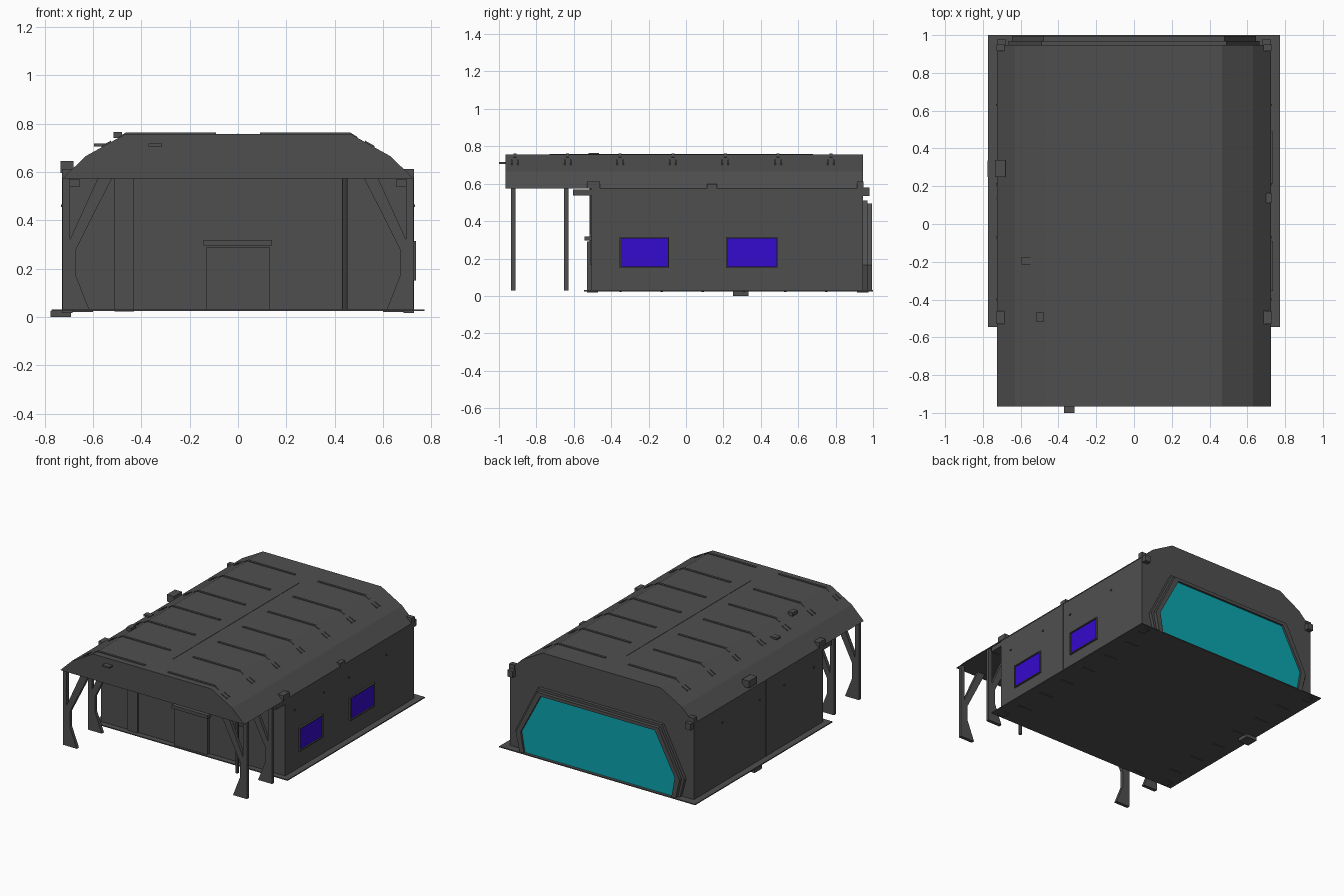
import bpy, bmesh
from mathutils import Vector

cube = bpy.data.objects.get("Cube")
if cube:
    bpy.data.objects.remove(cube, do_unlink=True)


def material(name, rgb):
    m = bpy.data.materials.new(name)
    m.use_nodes = True
    m.diffuse_color = (*rgb, 1)
    for node in m.node_tree.nodes:
        if node.type == 'BSDF_PRINCIPLED':
            node.inputs["Base Color"].default_value = (*rgb, 1)
            node.inputs["Roughness"].default_value = 0.8
    return m


GREY = material("dark_grey", (0.078, 0.078, 0.078))
BLUE = material("window_blue", (0.036, 0.003, 0.62))
TEAL = material("panel_teal", (0.003, 0.38, 0.43))


def finish(name, bm, *mats):
    bmesh.ops.recalc_face_normals(bm, faces=bm.faces)
    mesh = bpy.data.meshes.new(name)
    bm.to_mesh(mesh)
    bm.free()
    for m in mats:
        mesh.materials.append(m)
    obj = bpy.data.objects.new(name, mesh)
    bpy.context.collection.objects.link(obj)
    return obj


def prism(name, profile, y0, y1, mat=GREY, side=1):
    """Extrude an (x, z) outline from y0 to y1."""
    bm = bmesh.new()
    face = bm.faces.new([bm.verts.new((side * x, y0, z)) for x, z in profile])
    new = bmesh.ops.extrude_face_region(bm, geom=[face])["geom"]
    verts = [v for v in new if isinstance(v, bmesh.types.BMVert)]
    bmesh.ops.translate(bm, verts=verts, vec=(0, y1 - y0, 0))
    return finish(name, bm, mat)


def box(name, xs, ys, zs, mat=GREY):
    outline = [(xs[0], zs[0]), (xs[1], zs[0]), (xs[1], zs[1]), (xs[0], zs[1])]
    return prism(name, outline, ys[0], ys[1], mat)


def mirror_outline(half):
    return half + [(-x, z) for x, z in reversed(half)]


W, FLOOR, EAVE, TOP = 0.725, 0.03, 0.573, 0.757
FRONT, BACK = -0.505, 0.947

# Main shell: floor plate, walls and faceted roof reaching over the porch
box("floor_plate", (-0.772, 0.772), (-0.545, 1.0), (0.024, 0.031))
box("walls", (-W, W), (FRONT, BACK), (FLOOR, EAVE))
prism("roof", mirror_outline([(W, EAVE), (0.63, 0.665), (0.465, TOP)]), -0.965, BACK)

# Porch legs: flared foot, post and diagonal brace
POST = [(W, FLOOR), (W, EAVE), (0.695, EAVE), (0.695, 0.32), (0.67, 0.28),
        (0.67, 0.17), (0.615, FLOOR)]
BRACE = [(0.67, 0.28), (0.695, 0.32), (0.58, EAVE), (0.522, EAVE)]
for side, label in ((1, "left"), (-1, "right")):
    for y, row in ((-0.923, "front"), (-0.641, "rear")):
        prism(f"{row}_{label}_porch_post", POST, y - 0.012, y + 0.012, side=side)
        prism(f"{row}_{label}_porch_brace", BRACE, y - 0.012, y + 0.012, side=side)

# Porch pole
bm = bmesh.new()
bmesh.ops.create_cone(bm, cap_ends=True, segments=8, radius1=0.011, radius2=0.011,
                      depth=EAVE - FLOOR)
bmesh.ops.translate(bm, verts=bm.verts, vec=(0.442, -0.641, (EAVE + FLOOR) / 2))
finish("porch_pole", bm, GREY)

# Front wall details: counter, upper shutter, pilaster and side hatch
box("counter_front", (-0.13, 0.13), (-0.53, FRONT), (FLOOR, 0.29))
box("counter_top", (-0.143, 0.14), (-0.542, FRONT), (0.295, 0.318))
box("upper_shutter", (-0.13, 0.13), (FRONT - 0.006, FRONT), (0.33, EAVE))
box("front_pilaster", (-0.51, -0.43), (FRONT - 0.01, FRONT), (FLOOR - 0.008, EAVE))
box("front_hatch", (0.31, 0.43), (FRONT - 0.006, FRONT), (0.165, 0.295))

# Rear opening: raised surround, open at the bottom, around a coloured panel
inner = [(0.582, 0.031), (0.607, 0.175), (0.45, 0.47)]
outer = [(0.615, 0.031), (0.645, 0.165), (0.48, 0.493)]
step = [(0.63, 0.031), (0.665, 0.165), (0.49, 0.51)]
prism("rear_panel", mirror_outline(inner), BACK - 0.005, 0.98, TEAL)
prism("rear_surround", mirror_outline(outer) + mirror_outline(inner)[::-1], BACK - 0.005, 0.995)
prism("rear_surround_step", mirror_outline(step) + mirror_outline(outer)[::-1],
      BACK - 0.005, 0.97)


# Side windows: pane sunk in a shallow raised frame
def window(name, y0, y1, z0, z1):
    rim = 0.01
    bm = bmesh.new()
    bmesh.ops.create_cube(bm, size=1)
    for v in bm.verts:
        v.co = Vector((W + 0.012 if v.co.x > 0 else W - 0.01,
                       y1 + rim if v.co.y > 0 else y0 - rim,
                       z1 + rim if v.co.z > 0 else z0 - rim))
    bm.normal_update()
    pane = max(bm.faces, key=lambda f: f.calc_center_median().x)
    bmesh.ops.inset_individual(bm, faces=[pane], thickness=rim)
    sunk = bmesh.ops.extrude_discrete_faces(bm, faces=[pane])["faces"][0]
    sunk.material_index = 1
    bmesh.ops.translate(bm, verts=sunk.verts, vec=(-0.009, 0, 0))
    finish(name, bm, GREY, BLUE)


window("front_side_window", -0.345, -0.10, 0.16, 0.305)
window("rear_side_window", 0.225, 0.48, 0.16, 0.305)

# Roof ribs with short pieces lower down the slope, and the centre seam
rib = [(0.09, TOP - 0.003), (0.09, TOP + 0.005), (0.465, TOP + 0.005),
       (0.495, TOP - 0.013), (0.49, TOP - 0.02), (0.463, TOP - 0.003)]
SLOPE = (TOP - 0.665) / (0.63 - 0.465)


def on_slope(x, lift):
    return (x, TOP - (x - 0.465) * SLOPE + lift)


clip = [on_slope(0.525, -0.004), on_slope(0.565, -0.004),
        on_slope(0.565, 0.006), on_slope(0.525, 0.006)]
for i in range(7):
    y = -0.915 + i * 0.2815
    for side in (1, -1):
        prism("roof_rib", rib, y - 0.008, y + 0.008, side=side)
        for dy in (-0.016, 0.016):
            prism("roof_clip", clip, y + dy - 0.004, y + dy + 0.004, side=side)
box("roof_seam", (-0.003, 0.003), (-0.73, 0.68), (TOP - 0.002, TOP + 0.002))

# Paired fittings along the eaves, under the porch and at the floor corners
for s in (1, -1):
    xs = (s * 0.685, s * 0.728)
    box("front_eave_fitting", xs, (-0.53, -0.46), (0.575, 0.612))
    box("rear_eave_fitting", xs, (0.915, 0.95), (0.572, 0.612))
    box("rear_corner_fitting", (s * 0.68, s * 0.722), (BACK, 0.98), (0.535, 0.58))
    box("porch_bracket", (s * 0.655, s * 0.722), (-0.605, FRONT), (0.538, 0.57))
    for y in (-0.5, 0.945):
        box("floor_corner_pad", xs, (y - 0.03, y + 0.03), (0.017, 0.025))
    box("wall_seam", (s * (W - 0.002), s * (W + 0.003)), (0.133, 0.14), (FLOOR, EAVE))
    for y in (-0.4, -0.07, 0.21, 0.63):
        box("wall_stud", (s * W, s * (W + 0.006)), (y - 0.006, y + 0.006), (0.455, 0.465))
    for i in range(6):
        y = -0.35 + i * 0.22
        box("underfloor_strip", (s * 0.6, s * 0.7), (y - 0.006, y + 0.006), (0.02, 0.025))

# Single fittings
box("seam_fitting", (0.68, 0.728), (0.112, 0.165), (0.573, 0.598))
box("side_vent_box", (-0.735, -0.68), (0.25, 0.34), (0.595, 0.645))
box("floor_hitch", (-0.775, -0.69), (0.25, 0.335), (0.0, 0.025))
box("roof_bracket_arm", (-0.595, -0.54), (-0.215, -0.175), (0.705, 0.718))
box("roof_hatch_handle", (-0.515, -0.48), (-0.52, -0.465), (0.74, 0.765))
box("front_lamp", (-0.37, -0.315), (-1.0, -0.96), (0.706, 0.717))
